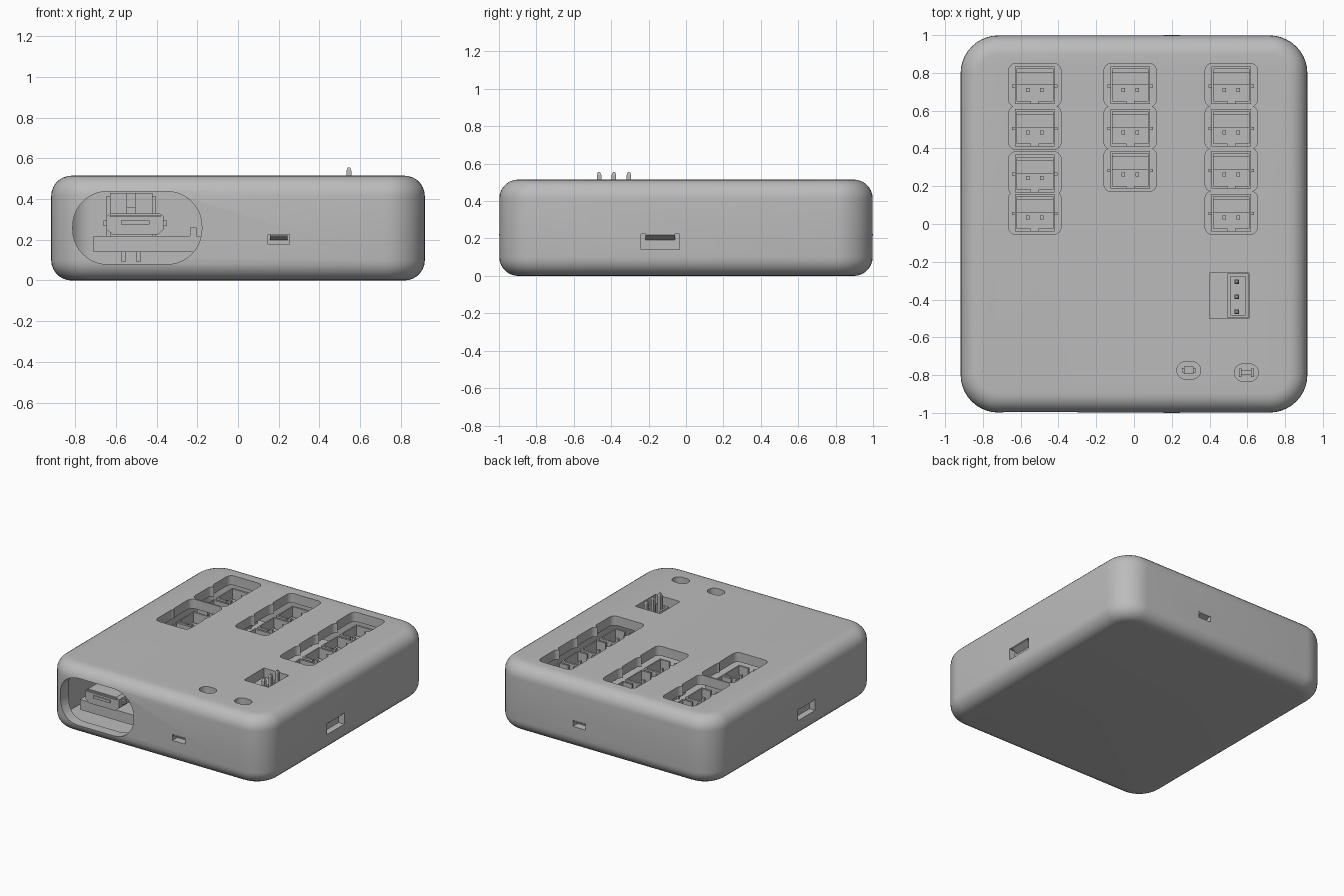
import bpy, bmesh, math
from mathutils import Vector, Matrix

if "Cube" in bpy.data.objects:
    bpy.data.objects.remove(bpy.data.objects["Cube"], do_unlink=True)

grey = bpy.data.materials.new("plain_grey")
grey.use_nodes = True
grey.diffuse_color = (0.5, 0.5, 0.5, 1)
grey.node_tree.nodes["Principled BSDF"].inputs["Base Color"].default_value = (0.5, 0.5, 0.5, 1)


def add_box(bm, lo, hi, radius=0, axis=2, rim=0):
    """Box between two corners; edges along axis rounded by radius, end rims by rim."""
    lo, hi = Vector(lo), Vector(hi)
    size, mid = hi - lo, (hi + lo) / 2
    part = bmesh.new()
    bmesh.ops.create_cube(part, size=1, matrix=Matrix.Translation(mid) @ Matrix.Diagonal((*size, 1)))
    if radius:
        edges = [e for e in part.edges
                 if abs((e.verts[0].co - e.verts[1].co)[axis]) > size[axis] / 2]
        bmesh.ops.bevel(part, geom=edges, offset=radius, segments=10, profile=0.5, affect='EDGES')
    if rim:
        edges = [e for e in part.edges
                 if abs((e.verts[0].co - e.verts[1].co)[axis]) < 1e-5]
        bmesh.ops.bevel(part, geom=edges, offset=rim, segments=7, profile=0.5, affect='EDGES')
    mesh = bpy.data.meshes.new("scratch")
    part.to_mesh(mesh)
    part.free()
    bm.from_mesh(mesh)
    bpy.data.meshes.remove(mesh)


def finish(name, bm, smooth=False):
    mesh = bpy.data.meshes.new(name)
    bmesh.ops.recalc_face_normals(bm, faces=bm.faces)
    bm.to_mesh(mesh)
    bm.free()
    mesh.materials.append(grey)
    obj = bpy.data.objects.new(name, mesh)
    bpy.context.collection.objects.link(obj)
    if smooth:
        shade(obj)
    return obj


def shade(obj):
    bpy.ops.object.select_all(action='DESELECT')
    obj.select_set(True)
    bpy.context.view_layer.objects.active = obj
    bpy.ops.object.shade_smooth_by_angle(angle=math.radians(30))


def boxes(name, parts):
    bm = bmesh.new()
    for lo, hi in parts:
        add_box(bm, lo, hi)
    return finish(name, bm)


def prism(name, profile, depth, place):
    """Extrude a closed profile (y, z) along x, centred, then place it."""
    bm = bmesh.new()
    face = bm.faces.new([bm.verts.new((-depth / 2, y, z)) for y, z in profile])
    out = bmesh.ops.extrude_face_region(bm, geom=[face])
    bmesh.ops.translate(bm, vec=(depth, 0, 0),
                        verts=[v for v in out["geom"] if isinstance(v, bmesh.types.BMVert)])
    bmesh.ops.transform(bm, matrix=place, verts=bm.verts)
    return finish(name, bm)


def cut(target, lo, hi, radius=0, axis=2, rim=0):
    bm = bmesh.new()
    add_box(bm, lo, hi, radius, axis, rim)
    cutter = finish("cutter", bm)
    cutter.hide_render = True
    mod = target.modifiers.new("cut", 'BOOLEAN')
    mod.operation, mod.object, mod.solver = 'DIFFERENCE', cutter, 'EXACT'
    bpy.context.view_layer.objects.active = target
    bpy.ops.object.modifier_apply(modifier=mod.name)
    bpy.data.objects.remove(cutter, do_unlink=True)


# Hollow case with rounded corners
bm = bmesh.new()
add_box(bm, (-0.918, -0.998, 0), (0.918, 0.998, 0.515), 0.2, 2, 0.1)
case = finish("case", bm)
cut(case, (-0.84, -0.92, 0.075), (0.84, 0.92, 0.443), 0.12)

# Socket openings in the lid
columns = {-0.525: (0.735, 0.51, 0.268, 0.06),
           -0.02: (0.735, 0.51, 0.287),
           0.515: (0.735, 0.51, 0.287, 0.06)}
for x, rows in columns.items():
    for y in rows:
        cut(case, (x - 0.139, y - 0.115, 0.4), (x + 0.139, y + 0.115, 0.6), 0.04)

# Header opening, indicator openings and the large front port opening
cut(case, (0.4, -0.5, 0.4), (0.608, -0.26, 0.6))
for x, y in ((0.29, -0.775), (0.595, -0.787)):
    cut(case, (x - 0.063, y - 0.046, 0.4), (x + 0.063, y + 0.046, 0.6), 0.045)
cut(case, (-0.812, -1.1, 0.08), (-0.178, -0.85, 0.437), 0.17, 1)

# Latch pockets on all four sides
for s in (-1, 1):
    cut(case, tuple(sorted((s * 0.87, s * 1.0)))[:1] + (-0.24, 0.14),
        tuple(sorted((s * 0.87, s * 1.0)))[1:] + (-0.035, 0.225))
    y0, y1 = sorted((s * 0.94, s * 1.1))
    cut(case, (0.148, y0, 0.178), (0.252, y1, 0.225))
shade(case)

# Sloped latch tabs sitting in the pockets
for s, side, end in ((1, "left", "back"), (-1, "right", "front")):
    turn = Matrix.Rotation(-s * math.pi / 2, 4, 'Z')
    prism(side + "_latch", [(-0.06, 0.224), (0, 0.224), (0, 0.218), (-0.06, 0.185)], 0.157,
          Matrix.Translation((s * 0.915, -0.138, 0)) @ turn)
    flip = Matrix.Rotation(0 if s > 0 else math.pi, 4, 'Z')
    prism(end + "_latch", [(-0.07, 0.224), (0, 0.224), (0, 0.217), (-0.07, 0.195)], 0.085,
          Matrix.Translation((0.2, s, 0)) @ flip)

# Circuit board
boxes("circuit_board", [((-0.71, -0.885, 0.14), (0.71, 0.88, 0.218))])

# Two-pin sockets: open box with a stepped back wall, keyed front wall and pins
socket = boxes("socket", [
    ((-0.105, -0.1, 0.218), (0.105, 0.1, 0.3)),
    ((-0.105, -0.1, 0.3), (-0.095, 0.1, 0.43)),
    ((0.095, -0.1, 0.3), (0.105, 0.1, 0.43)),
    ((-0.12, -0.012, 0.218), (-0.095, 0.004, 0.415)),
    ((0.095, -0.012, 0.218), (0.12, 0.004, 0.415)),
    ((-0.105, 0.085, 0.3), (0.105, 0.1, 0.43)),
    ((-0.095, 0.0, 0.3), (0.095, 0.07, 0.36)),
    ((-0.105, -0.1, 0.3), (-0.02, -0.085, 0.43)),
    ((0.02, -0.1, 0.3), (0.105, -0.085, 0.43)),
    ((-0.047, -0.035, 0.06 + 0.03), (-0.027, -0.015, 0.4)),
    ((0.027, -0.035, 0.06 + 0.03), (0.047, -0.015, 0.4))])
first = True
for x, rows in columns.items():
    for y in rows:
        obj = socket
        if not first:
            obj = bpy.data.objects.new("socket", socket.data)
            bpy.context.collection.objects.link(obj)
        obj.location = (x, y, 0)
        first = False

# Three-pin header: trough, backing block and tapered pins
boxes("header_body", [((0.495, -0.497, 0.218), (0.605, -0.263, 0.28)),
                      ((0.495, -0.497, 0.28), (0.51, -0.263, 0.45)),
                      ((0.59, -0.497, 0.28), (0.605, -0.263, 0.45)),
                      ((0.51, -0.497, 0.28), (0.59, -0.482, 0.45)),
                      ((0.51, -0.278, 0.28), (0.59, -0.263, 0.45))])
for y in (-0.465, -0.385, -0.305):
    bm = bmesh.new()
    add_box(bm, (0.533, y - 0.012, 0.1), (0.557, y + 0.012, 0.54))
    top = [f for f in bm.faces if f.normal.z > 0.9]
    tip = bmesh.ops.extrude_face_region(bm, geom=top)["geom"]
    verts = [v for v in tip if isinstance(v, bmesh.types.BMVert)]
    bmesh.ops.translate(bm, vec=(0, 0, 0.015), verts=verts)
    bmesh.ops.scale(bm, vec=(0.5, 0.5, 1), verts=verts,
                    space=Matrix.Translation((-0.545, -y, 0)))
    bmesh.ops.delete(bm, geom=top, context='FACES_ONLY')
    finish("header_pin", bm)

# Indicator lights on the board
boxes("front_indicator", [((0.265, -0.795, 0.218), (0.315, -0.755, 0.3)),
                          ((0.255, -0.787, 0.218), (0.325, -0.763, 0.25))])
boxes("side_indicator", [((0.568, -0.8, 0.218), (0.622, -0.774, 0.25)),
                         ((0.555, -0.81, 0.218), (0.57, -0.764, 0.27)),
                         ((0.62, -0.81, 0.218), (0.635, -0.764, 0.27))])

# Data port facing the front opening, with its tongue, lips and ears
port = [(-0.11, 0.225), (0.11, 0.225), (0.14, 0.25), (0.14, 0.315), (0.12, 0.33),
        (-0.12, 0.33), (-0.14, 0.315), (-0.14, 0.25)]
prism("data_port", port, 0.22,
      Matrix.Translation((-0.505, -0.8, 0)) @ Matrix.Rotation(math.pi / 2, 4, 'Z'))
boxes("data_port_details", [((-0.575, -0.918, 0.275), (-0.435, -0.9, 0.295)),
                            ((-0.63, -0.918, 0.312), (-0.38, -0.9, 0.322)),
                            ((-0.66, -0.88, 0.268), (-0.35, -0.84, 0.295)),
                            ((-0.235, -0.88, 0.218), (-0.205, -0.82, 0.26))])
